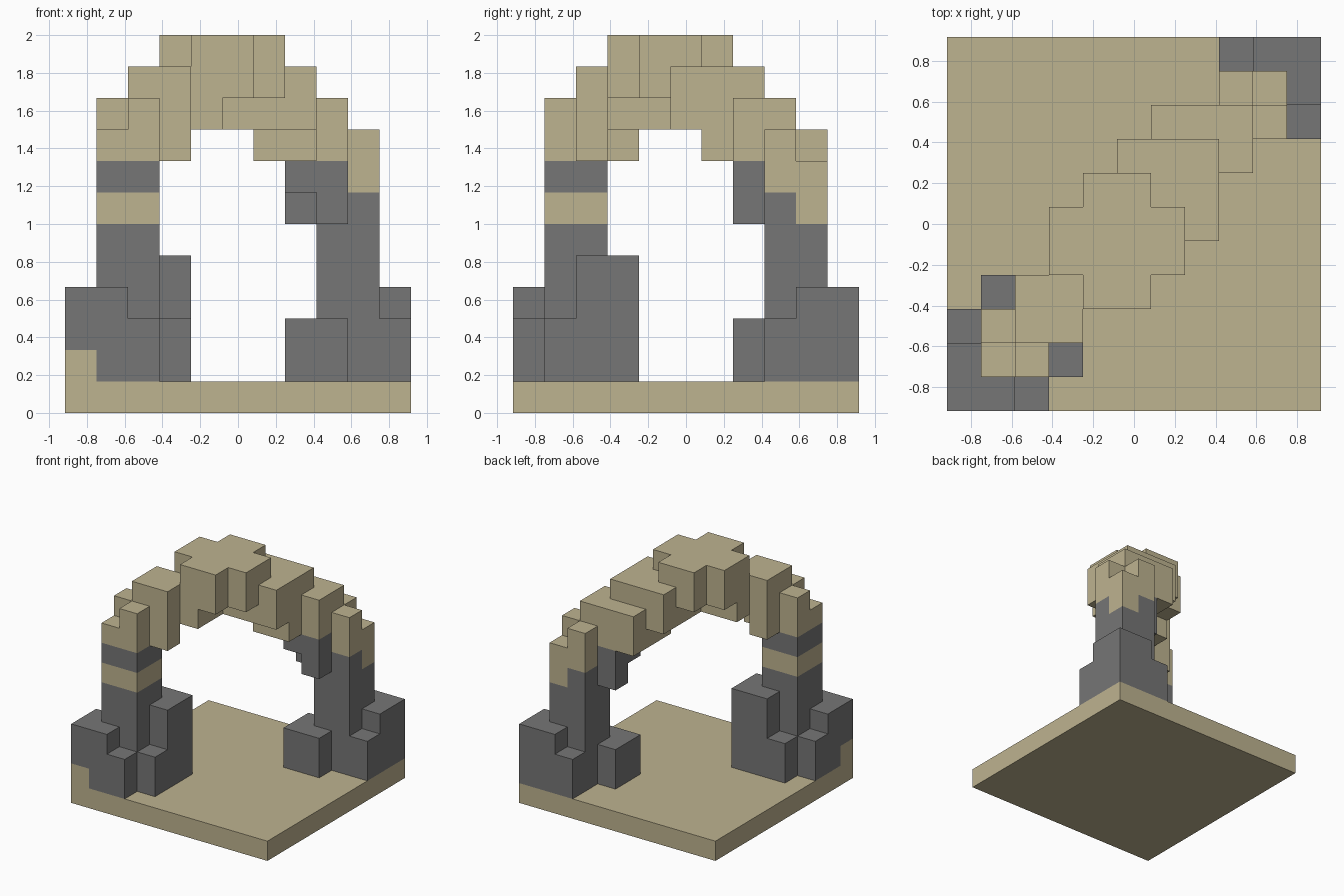
import bpy, bmesh
from itertools import product
from mathutils import Vector

U = 1 / 6      # block size
HALF = 5.5     # half the base width in blocks

cube = bpy.data.objects.get("Cube")
if cube:
    bpy.data.objects.remove(cube, do_unlink=True)


def make_material(name, rgb):
    m = bpy.data.materials.new(name)
    m.use_nodes = True
    m.diffuse_color = (*rgb, 1)
    m.node_tree.nodes["Principled BSDF"].inputs["Base Color"].default_value = (*rgb, 1)
    return m


MATERIALS = [make_material("sandstone", (0.515, 0.451, 0.279)),
             make_material("dark_stone", (0.181, 0.181, 0.181))]
SAND, DARK = 0, 1


def fill(cells, color, x, y, z, mirror=False):
    """Fill an inclusive block range; mirror swaps x and y across the diagonal."""
    for i, j, k in product(*(range(r[0], r[-1] + 1) for r in (x, y, z))):
        cells[i, j, k] = color
        if mirror:
            cells[j, i, k] = color


# Base slab
base = {}
fill(base, SAND, (0, 10), (0, 10), (0,))

# Front right leg: column, stepped foot, banding
front_leg = {}
fill(front_leg, DARK, (1, 2), (1, 2), (1, 7))
fill(front_leg, DARK, (0,), (0, 1), (1, 3), True)
fill(front_leg, DARK, (2,), (0,), (1, 2), True)
fill(front_leg, DARK, (3,), (1,), (1, 2), True)
fill(front_leg, DARK, (3,), (2, 3), (1, 4), True)
fill(front_leg, SAND, (1, 2), (1, 2), (6,))
fill(front_leg, SAND, (0,), (0,), (1,))

# Back left leg: column, stepped foot, bracket under the arch
back_leg = {}
fill(back_leg, DARK, (8, 9), (8, 9), (1, 6))
fill(back_leg, DARK, (10,), (9, 10), (1, 3), True)
fill(back_leg, DARK, (10,), (8,), (1, 2), True)
fill(back_leg, DARK, (7,), (7, 8), (1, 2), True)
fill(back_leg, DARK, (7,), (8,), (6, 7), True)
fill(back_leg, DARK, (7,), (7,), (7,))
fill(back_leg, SAND, (8, 9), (8, 9), (7,))
fill(back_leg, SAND, (9,), (9,), (6,))

# Arch, stepping from the front leg over the crown to the back leg
arch = {}
fill(arch, SAND, (1, 2), (1, 2), (8,))
fill(arch, SAND, (2,), (1,), (9,), True)
fill(arch, SAND, (3,), (2,), (8, 10), True)
fill(arch, SAND, (2,), (2,), (9, 10))
fill(arch, SAND, (3, 4), (3, 4), (9,))
fill(arch, SAND, (3,), (3,), (10,))
fill(arch, SAND, (4, 5), (3, 6), (10, 11), True)
fill(arch, SAND, (5, 7), (5, 7), (9, 10))
fill(arch, SAND, (6, 7), (6, 7), (8,))
fill(arch, SAND, (6, 8), (8,), (8, 9))
fill(arch, SAND, (8,), (7,), (8, 9))
fill(arch, SAND, (9,), (8,), (8,), True)

PARTS = {"base_slab": base, "front_leg": front_leg, "back_leg": back_leg, "arch": arch}
SOLID = set().union(*PARTS.values())


def build(name, cells):
    """Skin the exposed sides of the blocks and merge flat areas of one colour."""
    bm = bmesh.new()
    for cell, color in cells.items():
        centre = Vector(cell) + Vector((0.5, 0.5, 0.5))
        for axis, sign in product(range(3), (-1, 1)):
            n = Vector((0, 0, 0))
            n[axis] = sign
            if tuple(int(c + d) for c, d in zip(cell, n)) in SOLID:
                continue
            a = Vector((0, 0, 0))
            a[(axis + 1) % 3] = 1
            b = n.cross(a)
            corners = [centre + (n + s * a + t * b) / 2
                       for s, t in ((-1, -1), (1, -1), (1, 1), (-1, 1))]
            face = bm.faces.new([bm.verts.new(((p.x - HALF) * U, (p.y - HALF) * U, p.z * U))
                                 for p in corners])
            face.material_index = color
    bmesh.ops.remove_doubles(bm, verts=bm.verts[:], dist=0.001)
    bmesh.ops.dissolve_limit(bm, angle_limit=0.02, verts=bm.verts[:], edges=bm.edges[:],
                             delimit={'MATERIAL'})
    mesh = bpy.data.meshes.new(name)
    bm.to_mesh(mesh)
    bm.free()
    for m in MATERIALS:
        mesh.materials.append(m)
    bpy.context.collection.objects.link(bpy.data.objects.new(name, mesh))


for part_name, part_cells in PARTS.items():
    build(part_name, part_cells)
